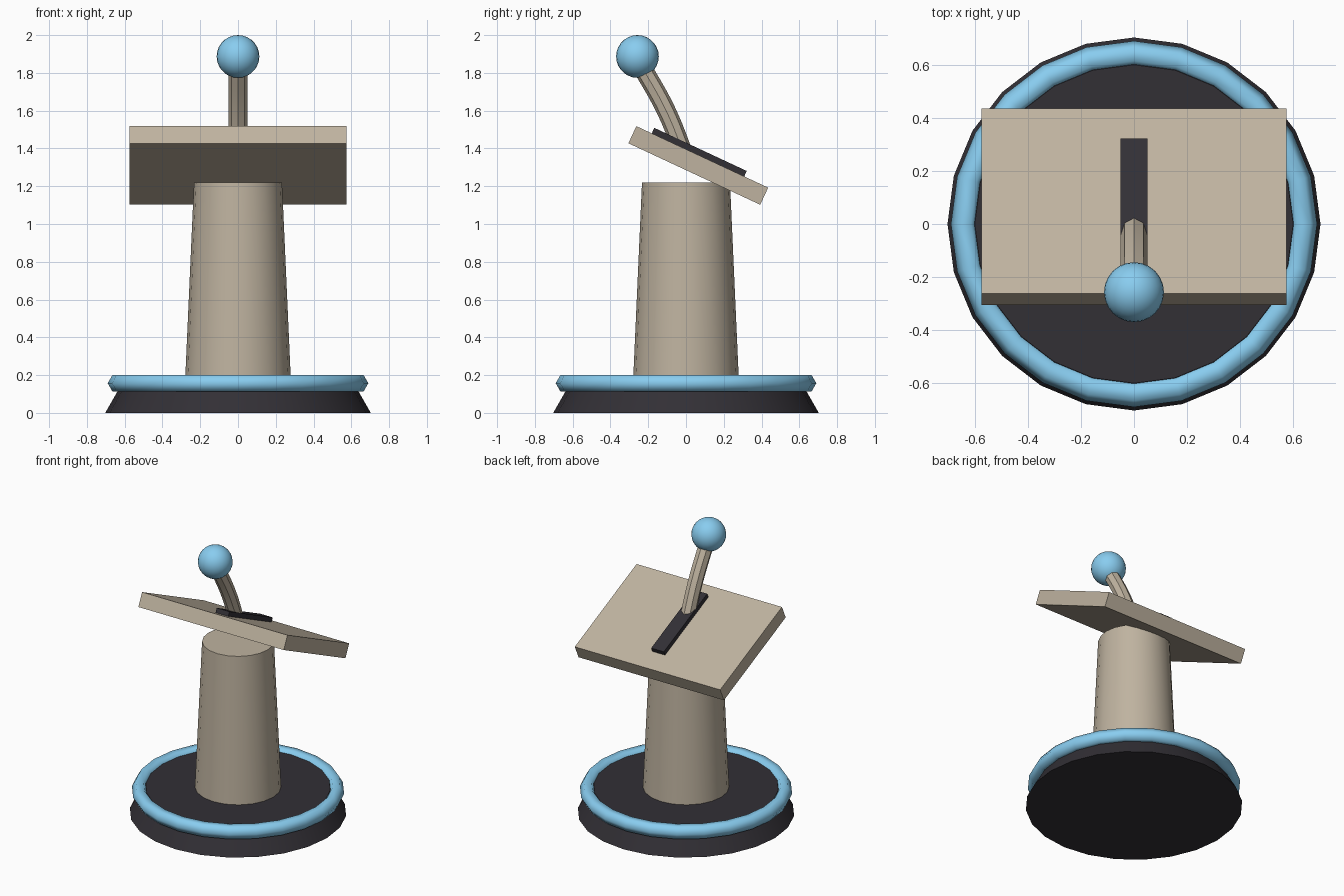
import bpy, math
from mathutils import Vector, Matrix

if "Cube" in bpy.data.objects:
    bpy.data.objects.remove(bpy.data.objects["Cube"])


def material(name, rgb):
    m = bpy.data.materials.new(name)
    m.diffuse_color = (*rgb, 1)
    m.use_nodes = True
    m.node_tree.nodes["Principled BSDF"].inputs["Base Color"].default_value = m.diffuse_color
    return m


TAN = material("tan", (0.52, 0.45, 0.35))
DARK = material("dark", (0.032, 0.029, 0.036))
BLUE = material("blue", (0.25, 0.61, 0.87))
TILT = math.radians(-25)


def finish(name, mat, smooth=True):
    ob = bpy.context.object
    ob.name = name
    ob.data.materials.append(mat)
    if smooth:
        bpy.ops.object.shade_smooth_by_angle(angle=math.radians(40))
    return ob


def cone(name, mat, sides, r1, r2, z1, z2):
    bpy.ops.mesh.primitive_cone_add(vertices=sides, radius1=r1, radius2=r2,
                                    depth=z2 - z1, location=(0, 0, (z1 + z2) / 2))
    return finish(name, mat)


def tilted_box(name, mat, size, centre):
    bpy.ops.mesh.primitive_cube_add(size=1, location=centre, rotation=(TILT, 0, 0))
    bpy.context.object.scale = size
    return finish(name, mat, False)


# Round base with ring, and tapered column
cone("base", DARK, 24, 0.703, 0.60, 0, 0.18)
bpy.ops.mesh.primitive_torus_add(major_segments=24, minor_segments=6, major_radius=0.64,
                                 minor_radius=0.05, location=(0, 0, 0.157))
ring = finish("base_ring", BLUE, False)
bpy.ops.object.shade_smooth()
cone("column", TAN, 20, 0.28, 0.233, 0.17, 1.22)

# Sloping control panel with lever slot
panel_centre = Vector((0, 0.065, 1.31))
tilted_box("panel", TAN, (1.15, 0.77, 0.10), panel_centre)
slot_offset = Matrix.Rotation(TILT, 3, 'X') @ Vector((0, -0.025, 0.062))
tilted_box("lever_slot", DARK, (0.10, 0.54, 0.04), panel_centre + slot_offset)

# Bent lever swept along a curve, turned into a mesh
curve = bpy.data.curves.new("lever", 'CURVE')
curve.dimensions = '3D'
curve.bevel_depth = 0.05
curve.bevel_resolution = 2
curve.resolution_u = 6
curve.use_fill_caps = True
spline = curve.splines.new('BEZIER')
path = [(0.0, 1.34), (-0.105, 1.60), (-0.25, 1.86)]
spline.bezier_points.add(len(path) - 1)
for p, (y, z) in zip(spline.bezier_points, path):
    p.co = (0, y, z)
    p.handle_left_type = p.handle_right_type = 'AUTO'
lever = bpy.data.objects.new("lever", curve)
bpy.context.collection.objects.link(lever)
bpy.ops.object.select_all(action='DESELECT')
lever.select_set(True)
bpy.context.view_layer.objects.active = lever
bpy.ops.object.convert(target='MESH')
finish("lever", TAN)

# Ball knob
bpy.ops.mesh.primitive_uv_sphere_add(segments=24, ring_count=14, radius=0.113,
                                     location=(0, -0.257, 1.887))
finish("knob", BLUE)
